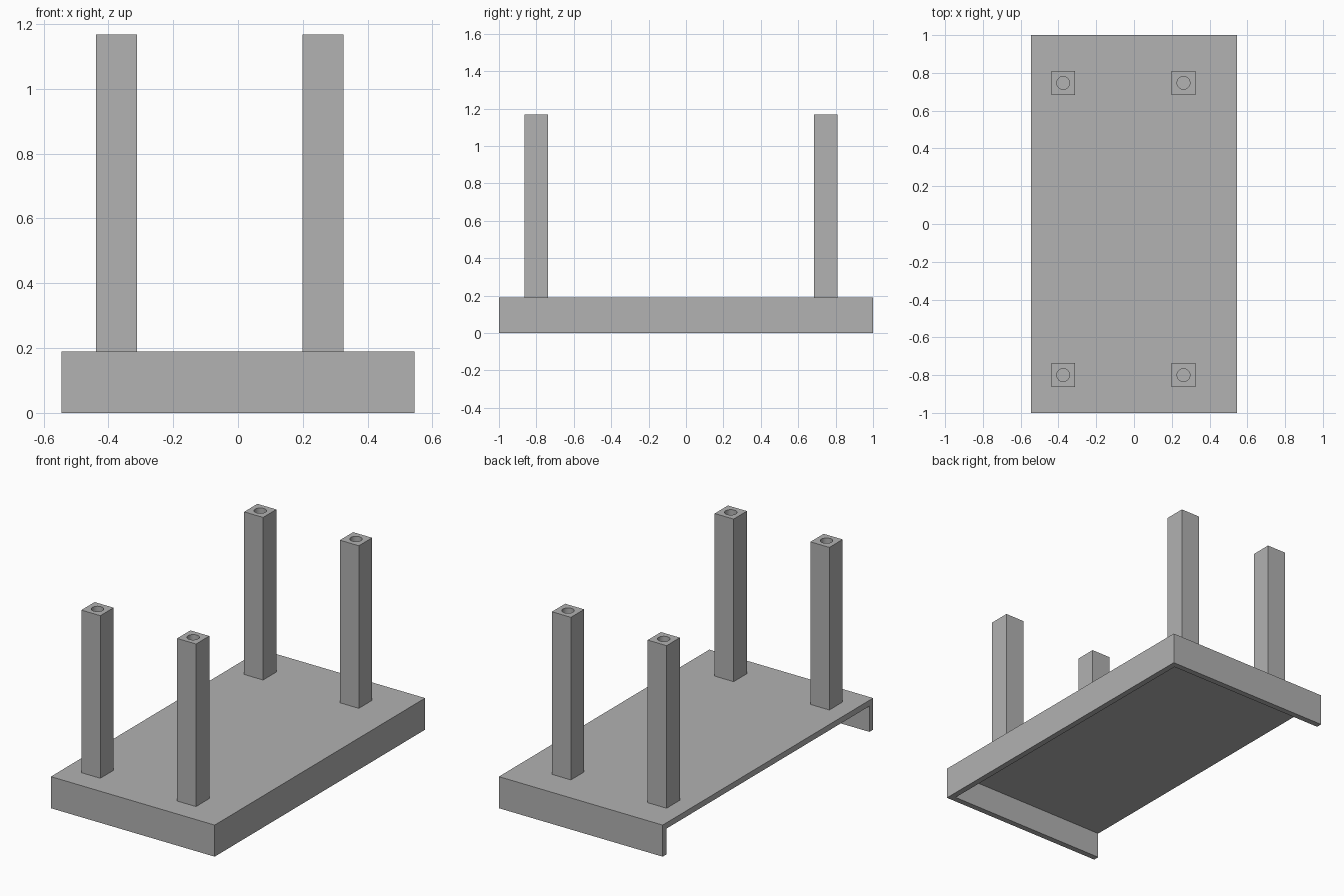
import bpy

default = bpy.data.objects.get("Cube")
if default:
    bpy.data.objects.remove(default, do_unlink=True)

grey = bpy.data.materials.new("plain grey")
grey.use_nodes = True
COLOUR = (0.445, 0.445, 0.445, 1)
grey.diffuse_color = COLOUR
grey.node_tree.nodes["Principled BSDF"].inputs["Base Color"].default_value = COLOUR

HALF_X, HALF_Y = 0.545, 1.0
TRAY_H, WALL = 0.19, 0.035
POST_W, POST_TOP = 0.126, 1.168
HOLE_R, HOLE_DEPTH = 0.034, 0.3


def finish(name):
    """Name the active object, bake its scale and give it the material."""
    ob = bpy.context.object
    ob.name = name
    bpy.ops.object.transform_apply(location=False, rotation=False, scale=True)
    ob.data.materials.append(grey)
    return ob


def box(name, low, high):
    centre = [(a + b) / 2 for a, b in zip(low, high)]
    bpy.ops.mesh.primitive_cube_add(size=1, location=centre)
    bpy.context.object.scale = [b - a for a, b in zip(low, high)]
    return finish(name)


def cut(target, cutter):
    """Subtract the cutter and remove it afterwards."""
    cutter.hide_render = True
    mod = target.modifiers.new("cut", "BOOLEAN")
    mod.operation = "DIFFERENCE"
    mod.solver = "EXACT"
    mod.object = cutter
    bpy.context.view_layer.objects.active = target
    bpy.ops.object.modifier_apply(modifier=mod.name)
    bpy.data.objects.remove(cutter, do_unlink=True)


# Tray: hollow underneath and open along its -x side
tray = box("tray", (-HALF_X, -HALF_Y, 0), (HALF_X, HALF_Y, TRAY_H))
hollow = box("tray_hollow", (-HALF_X - 0.1, -HALF_Y + WALL, -0.1),
             (HALF_X - WALL, HALF_Y - WALL, TRAY_H - WALL))
cut(tray, hollow)

# Four square posts, each with a round socket in its top
for side, x in (("right", -0.375), ("left", 0.262)):
    for end, y in (("front", -0.8), ("back", 0.747)):
        r = POST_W / 2
        post = box(f"{end}_{side}_post", (x - r, y - r, TRAY_H - 0.01),
                   (x + r, y + r, POST_TOP))
        bpy.ops.mesh.primitive_cylinder_add(
            vertices=32, radius=HOLE_R, depth=HOLE_DEPTH * 2, location=(x, y, POST_TOP))
        cut(post, finish("post_socket"))
        bpy.ops.object.select_all(action="DESELECT")
        post.select_set(True)
        bpy.ops.object.shade_smooth_by_angle()
